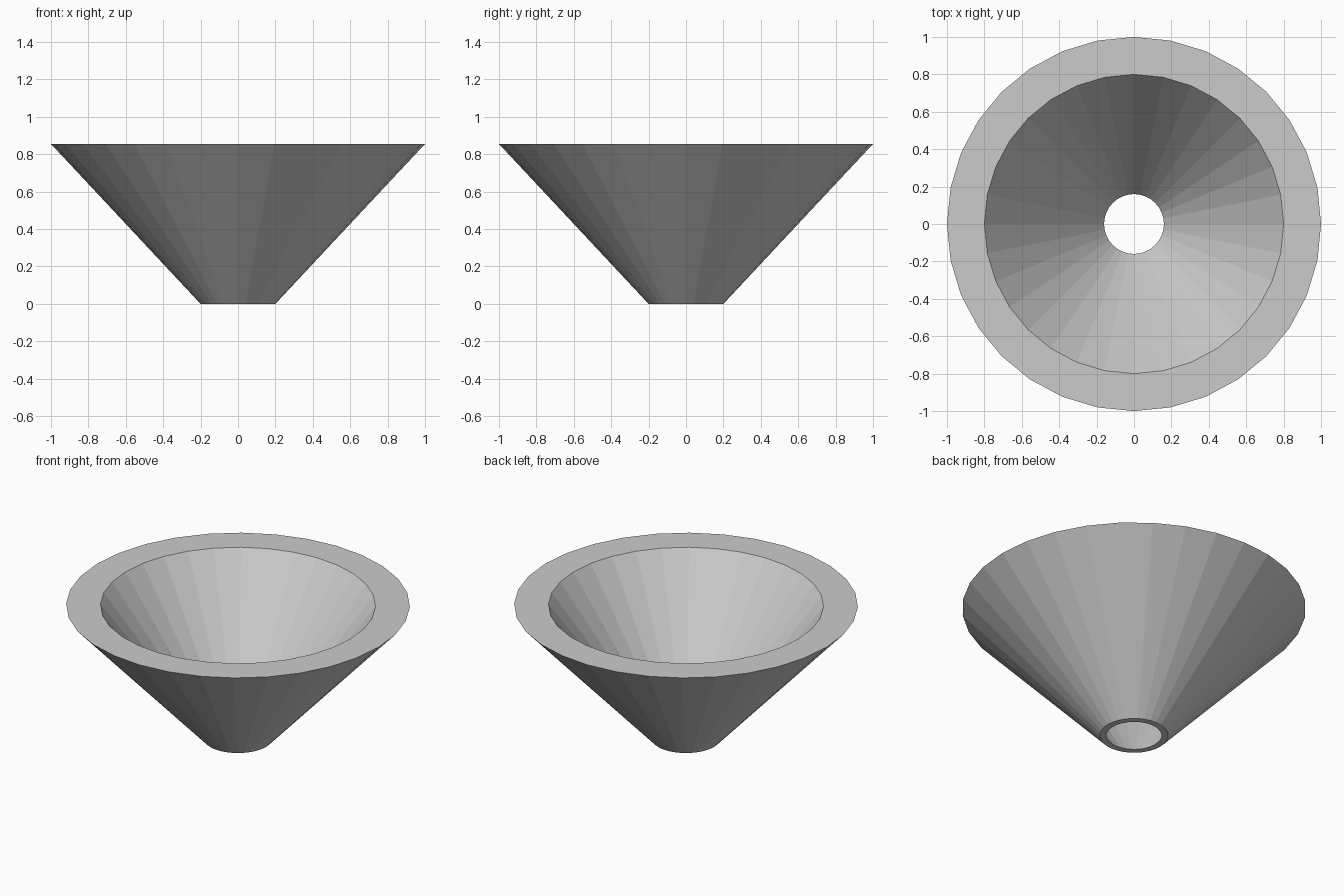
import bpy
import bmesh
from math import cos, sin, tau

if "Cube" in bpy.data.objects:
    bpy.data.objects.remove(bpy.data.objects["Cube"])

SIDES = 32
HEIGHT = 0.855

# Closed wall cross-section as (radius, z): outer bottom, outer top, inner top, inner bottom
PROFILE = [(0.20, 0.0), (1.0, HEIGHT), (0.80, HEIGHT), (0.16, 0.0)]

# Hollow funnel: one ring of vertices per profile point, bridged into flat quads
bm = bmesh.new()
rings = [[bm.verts.new((r * cos(tau * i / SIDES), r * sin(tau * i / SIDES), z))
          for i in range(SIDES)] for r, z in PROFILE]
for k, ring in enumerate(rings):
    following = rings[(k + 1) % len(rings)]
    for i in range(SIDES):
        j = (i + 1) % SIDES
        bm.faces.new((ring[i], ring[j], following[j], following[i]))
bmesh.ops.recalc_face_normals(bm, faces=bm.faces[:])

mesh = bpy.data.meshes.new("funnel")
bm.to_mesh(mesh)
bm.free()
funnel = bpy.data.objects.new("funnel", mesh)
bpy.context.collection.objects.link(funnel)
